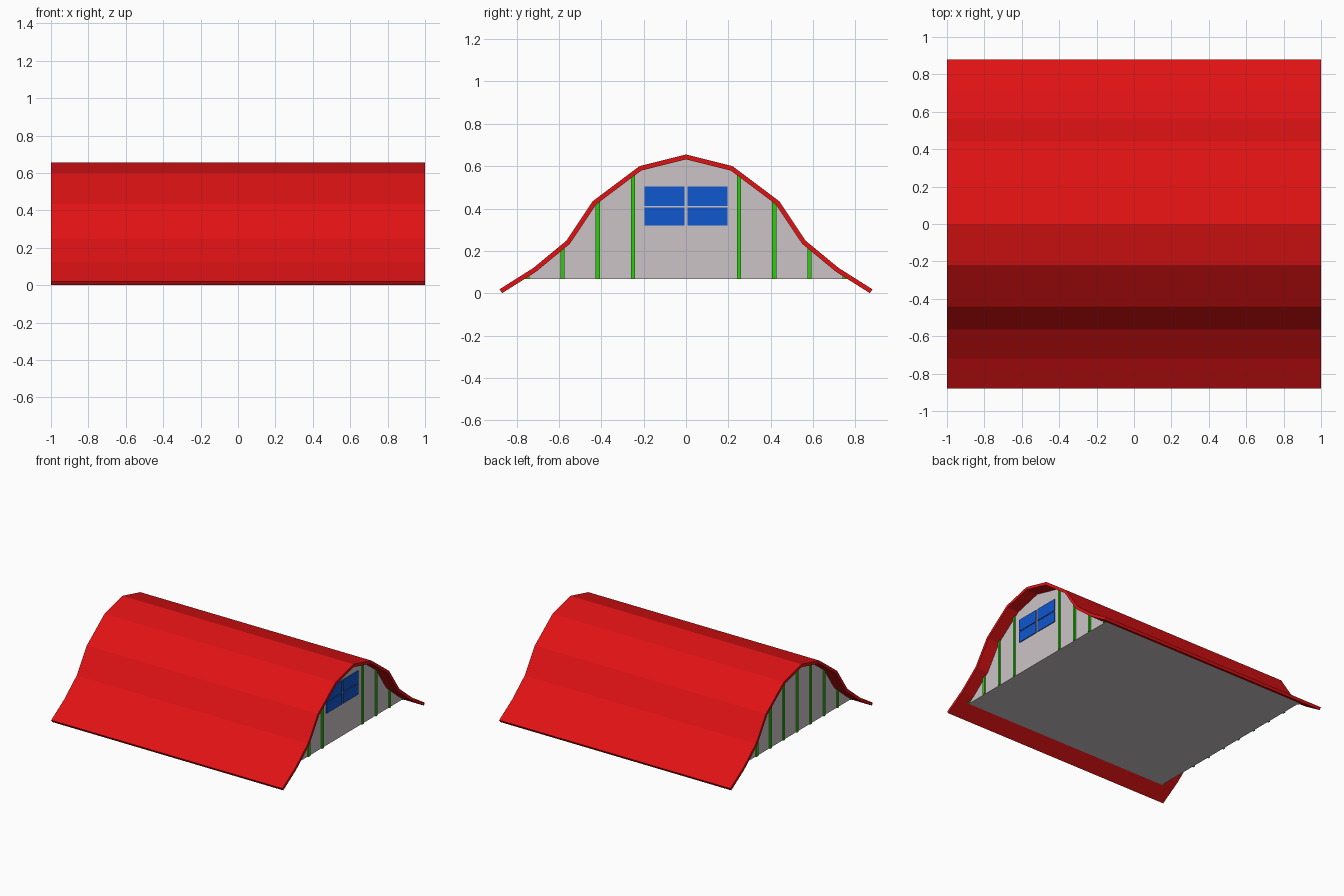
import bpy
from mathutils import Vector

if "Cube" in bpy.data.objects:
    bpy.data.objects.remove(bpy.data.objects["Cube"])

HALF_LEN, WALL_X, FLOOR_Z, THICK = 1.0, 0.9, 0.068, 0.022


def material(name, rgb):
    m = bpy.data.materials.new(name)
    m.diffuse_color = (*rgb, 1)
    m.use_nodes = True
    m.node_tree.nodes["Principled BSDF"].inputs["Base Color"].default_value = m.diffuse_color
    return m


RED = material("roof red", (0.74, 0.006, 0.007))
GREEN = material("batten green", (0.03, 0.6, 0.006))
BLUE = material("window blue", (0.005, 0.095, 0.62))
PALE = material("wall pale", (0.6, 0.55, 0.57))


def prism(name, outline, x0, x1, mat):
    """Extrude a counter-clockwise (y, z) outline along x."""
    n = len(outline)
    verts = [(x, y, z) for x in (x0, x1) for y, z in outline]
    faces = [tuple(reversed(range(n))), tuple(range(n, 2 * n))]
    faces += [(i, (i + 1) % n, n + (i + 1) % n, n + i) for i in range(n)]
    mesh = bpy.data.meshes.new(name)
    mesh.from_pydata(verts, [], faces)
    mesh.materials.append(mat)
    obj = bpy.data.objects.new(name, mesh)
    bpy.context.collection.objects.link(obj)
    return obj


# Roof cross-section, ridge to eave, and its mirrored full outline
half = [(0, 0.655), (0.22, 0.6), (0.44, 0.435), (0.565, 0.248), (0.72, 0.12), (0.88, 0.019)]
outer = [Vector(p) for p in half[::-1]] + [Vector((-y, z)) for y, z in half[1:]]


def offset(points, d):
    """Mitred inward offset of an open line."""
    normals = []
    for a, b in zip(points, points[1:]):
        t = (b - a).normalized()
        normals.append(Vector((-t.y, t.x)))
    result = []
    for i, p in enumerate(points):
        n0, n1 = normals[max(i - 1, 0)], normals[min(i, len(normals) - 1)]
        m = (n0 + n1).normalized()
        result.append(p + m * d / m.dot(n0))
    return result


inner = offset(outer, THICK)
prism("roof", outer + inner[::-1], -HALF_LEN, HALF_LEN, RED)


def ceiling(y):
    """Height of the roof underside at y."""
    for a, b in zip(inner, inner[1:]):
        if b.x <= y <= a.x:
            return b.y + (a.y - b.y) * (y - b.x) / (a.x - b.x)
    return 0


# House body with gable walls and floor, clipped at floor level
a, b = inner[0], inner[1]
edge_y = a.x + (b.x - a.x) * (FLOOR_Z - a.y) / (b.y - a.y)
body = [(edge_y, FLOOR_Z)] + [tuple(p) for p in inner[1:-1]] + [(-edge_y, FLOOR_Z)]
prism("house_body", body, -WALL_X, WALL_X, PALE)

# Vertical battens; the window replaces the middle pair at the right end
for side, end in ((1, "right"), (-1, "left")):
    for k in range(-5, 5):
        y = (k + 0.5) / 6
        if side == 1 and abs(y) < 0.2:
            continue
        y0, y1 = y - 0.01, y + 0.01
        outline = [(y0, FLOOR_Z), (y1, FLOOR_Z),
                   (y1, max(ceiling(y1), FLOOR_Z)), (y0, max(ceiling(y0), FLOOR_Z))]
        x0, x1 = sorted((side * (WALL_X - 0.005), side * (WALL_X + 0.01)))
        prism(f"{end}_batten", outline, x0, x1, GREEN)

# Four window panes
for y0, y1 in ((-0.197, -0.007), (0.007, 0.197)):
    for z0, z1 in ((0.32, 0.404), (0.411, 0.505)):
        prism("window_pane", [(y0, z0), (y1, z0), (y1, z1), (y0, z1)],
              WALL_X - 0.005, WALL_X + 0.006, BLUE)
